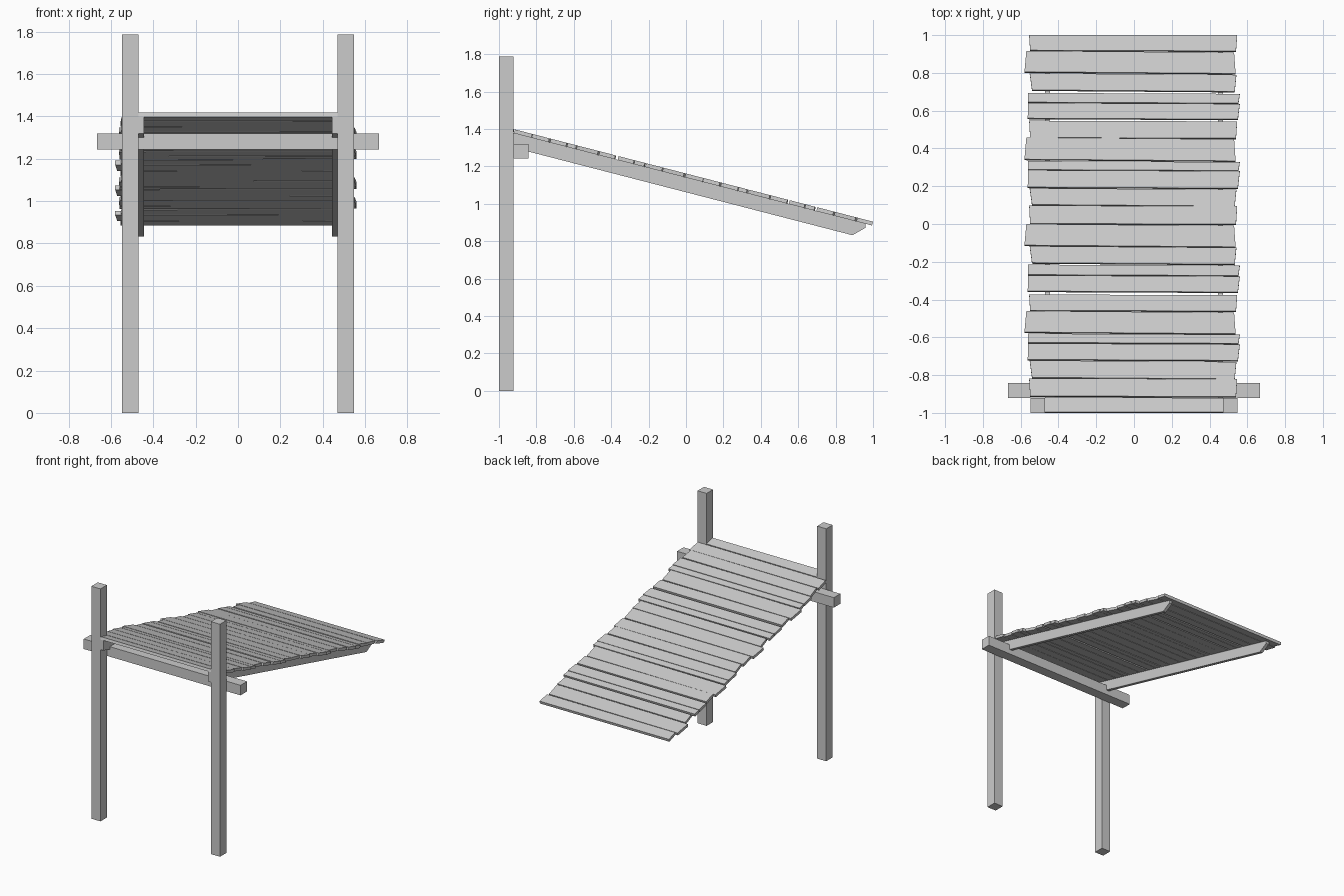
import bpy

if "Cube" in bpy.data.objects:
    bpy.data.objects.remove(bpy.data.objects["Cube"])

SLOPE = -0.2575          # roof fall per unit of y
TOP = 1.162              # height of roof surface at y = 0


def mesh_object(name, verts, faces):
    me = bpy.data.meshes.new(name)
    me.from_pydata(verts, [], faces)
    me.update()
    ob = bpy.data.objects.new(name, me)
    bpy.context.collection.objects.link(ob)
    return ob


def prism(name, a, b):
    # join two matching outlines into a closed solid
    n = len(a)
    faces = [tuple(range(n))[::-1], tuple(range(n, 2 * n))]
    faces += [(i, (i + 1) % n, n + (i + 1) % n, n + i) for i in range(n)]
    return mesh_object(name, list(a) + list(b), faces)


def box(name, x0, x1, y0, y1, z0, z1):
    base = [(x0, y0), (x1, y0), (x1, y1), (x0, y1)]
    return prism(name, [(x, y, z0) for x, y in base], [(x, y, z1) for x, y in base])


def roof_z(y):
    return TOP + SLOPE * y


def plank(name, corners, t=0.021):
    # corners are plan positions, counter-clockwise; thickness is square to the slope
    top = [(x, y, roof_z(y)) for x, y in corners]
    bottom = [(x, y + SLOPE * t, z - 0.97 * t) for x, y, z in top]
    return prism(name, bottom, top)


# Posts and sloping rafters, one per side
rafter = [(-1, 1.32), (0.89, 0.832), (0.96, 0.872), (0.96, 0.894), (-1, 1.398)]
for side, s in (("left", -1), ("right", 1)):
    xs = sorted((s * 0.47, s * 0.547))
    box(side + "_post", xs[0], xs[1], -1, -0.922, 0, 1.787)
    xr = sorted((s * 0.445, s * 0.47))
    prism(side + "_rafter", [(xr[1], y, z) for y, z in rafter],
          [(xr[0], y, z) for y, z in rafter])

# Cross beam behind the posts
box("cross_beam", -0.667, 0.667, -0.922, -0.843, 1.243, 1.32)

# Plank cuts: left x uphill/downhill, right x uphill/downhill, skew of the edges
cuts = {
    "A": (-0.55, -0.555, 0.54, 0.546, 0.004),
    "B": (-0.58, -0.57, 0.538, 0.53, 0.009),
    "C": (-0.54, -0.552, 0.533, 0.542, 0.008),
    "D": (-0.56, -0.56, 0.553, 0.56, 0.005),
    "E": (-0.563, -0.56, 0.55, 0.56, 0.005),
}
layout = [
    ("A", 0.92, 1.0), ("B", 0.806, 0.917), ("C", 0.71, 0.798), ("D", 0.645, 0.694),
    ("E", 0.56, 0.641), ("A", 0.458, 0.547), ("B", 0.343, 0.458), ("D", 0.288, 0.333),
    ("E", 0.195, 0.285), ("C", 0.103, 0.19), ("A", 0.003, 0.098), ("B", -0.112, 0.0),
    ("C", -0.205, -0.117), ("D", -0.268, -0.215), ("E", -0.355, -0.272),
    ("A", -0.457, -0.373), ("B", -0.572, -0.46), ("D", -0.627, -0.58),
    ("E", -0.717, -0.632), ("C", -0.812, -0.722), ("A", -0.91, -0.817),
]
for i, (kind, y0, y1) in enumerate(layout):
    lu, ld, ru, rd, k = cuts[kind]
    k1 = 0 if i == 0 else k
    plank(f"roof_plank_{i + 1}", [(lu, y0), (ru, y0 - k), (rd, y1 - k1), (ld, y1)])

# Short top plank fitted between the posts
plank("top_plank", [(-0.47, -0.995), (0.47, -0.995), (0.47, -0.921), (-0.47, -0.917)])
